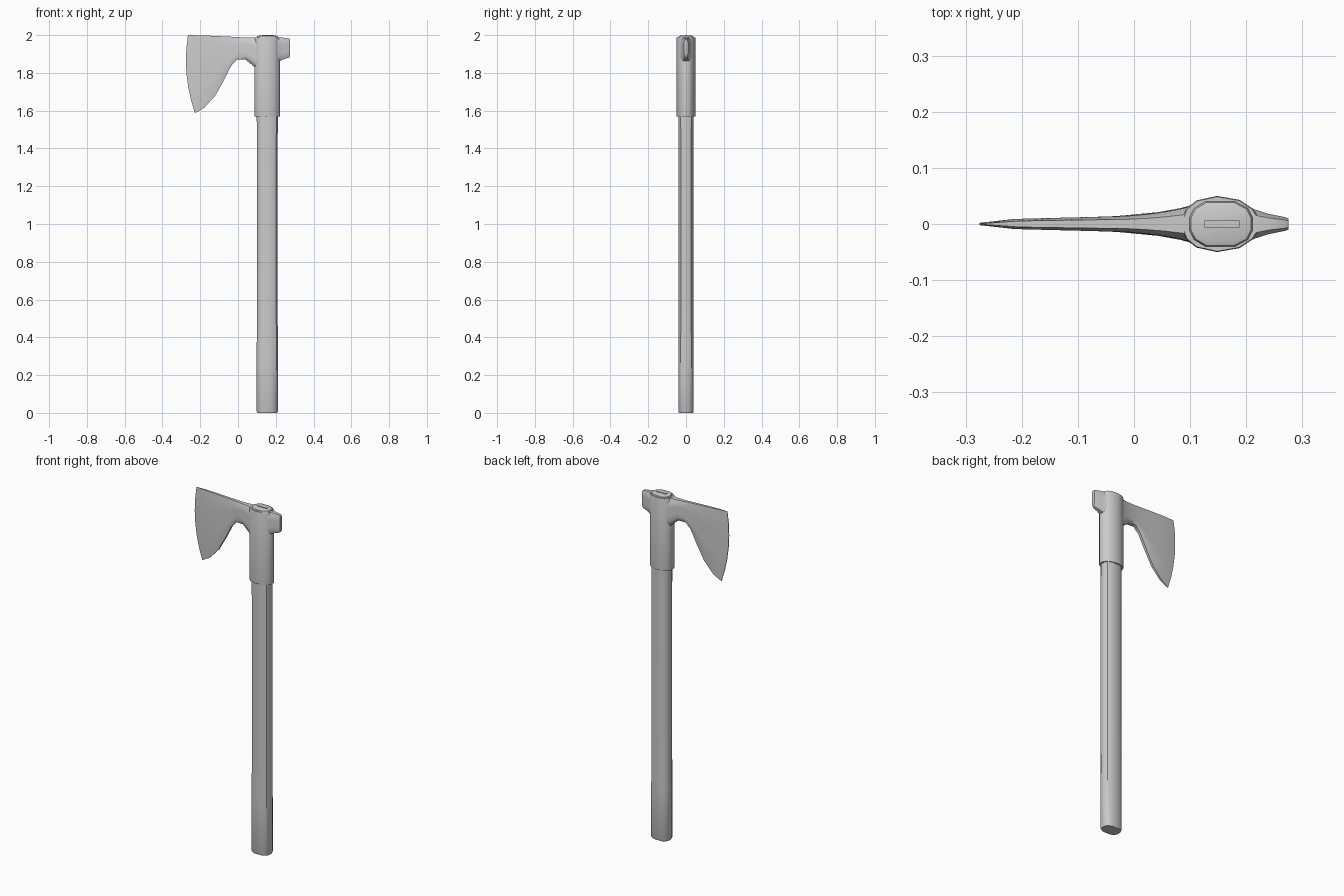
import bpy, bmesh, math

if "Cube" in bpy.data.objects:
    bpy.data.objects.remove(bpy.data.objects["Cube"])


def loft(name, rings, angle=35):
    """Skin a list of equal-length closed rings and cap both ends."""
    bm = bmesh.new()
    vs = [[bm.verts.new(p) for p in ring] for ring in rings]
    n = len(rings[0])
    for a, b in zip(vs, vs[1:]):
        for i in range(n):
            j = (i + 1) % n
            bm.faces.new((a[i], a[j], b[j], b[i]))
    bm.faces.new(vs[0])
    bm.faces.new(vs[-1])
    bmesh.ops.recalc_face_normals(bm, faces=bm.faces)
    mesh = bpy.data.meshes.new(name)
    bm.to_mesh(mesh)
    bm.free()
    ob = bpy.data.objects.new(name, mesh)
    bpy.context.collection.objects.link(ob)
    bpy.ops.object.select_all(action='DESELECT')
    ob.select_set(True)
    bpy.context.view_layer.objects.active = ob
    bpy.ops.object.shade_smooth_by_angle(angle=math.radians(angle))
    return ob


def mirrored(half):
    """Close a half outline (y >= 0) by mirroring it in y."""
    return half + [(x, -y) for x, y in reversed(half) if y > 1e-6]


def level(outline, z, s=1.0, cx=0.155):
    return [(cx + (x - cx) * s, y * s, z) for x, y in outline]


def upright_ring(top, bottom, t, bow=0.0, rows=6):
    """Thin vertical section from top to bottom point, half-thickness t."""
    side = []
    for i in range(rows + 1):
        u = i / rows
        x = top[0] + (bottom[0] - top[0]) * u - bow * 4 * u * (1 - u)
        z = top[1] + (bottom[1] - top[1]) * u
        side.append((x, z, t * (0.6 if i in (0, rows) else 1)))
    return ([(x, y, z) for x, z, y in side]
            + [(x, -y, z) for x, z, y in reversed(side)])


# handle: flat-sided oval shaft, rounded ends, running through the socket
shaft = mirrored([(.099, .012), (.107, .028), (.127, .040), (.180, .040),
                  (.203, .028), (.211, .012)])
loft("handle", [level(shaft, z, s) for z, s in
                [(0, .93), (.008, 1), (.3, 1), (.7, .975), (1.3, .975),
                 (1.6, 1), (1.988, 1), (1.994, .95), (1.997, .78)]])

# wedge driven into the handle top
loft("wedge", [level([(.126, -.006), (.188, -.006), (.188, .006), (.126, .006)], z)
               for z in (1.985, 2.0)])

# socket: oval collar around the handle
collar = [(.087, .012), (.093, .027), (.111, .042), (.148, .050), (.188, .043),
          (.212, .027), (.222, .012)]
loft("socket", [level(mirrored(collar), z, s) for z, s in
                [(1.570, .985), (1.576, 1), (1.982, 1), (1.988, .97)]])

# blade: bearded, thin cutting edge on the left, thickening to the socket
blade = [((-.265, 2.0), (-.228, 1.587), .002, .026),
         ((-.205, 1.999), (-.180, 1.614), .009, .018),
         ((-.130, 1.996), (-.122, 1.677), .011, .010),
         ((-.070, 1.993), (-.074, 1.762), .0125, .004),
         ((-.010, 1.990), (-.037, 1.836), .014, 0),
         ((.025, 1.988), (-.005, 1.871), .017, 0),
         ((.055, 1.987), (.040, 1.871), .021, 0),
         ((.090, 1.987), (.080, 1.838), .028, 0),
         ((.115, 1.987), (.110, 1.810), .036, 0)]
loft("blade", [upright_ring(*s) for s in blade], 60)

# poll: short tapered block behind the socket
poll = [(.190, 1.988, 1.848, .038), (.215, 1.988, 1.860, .026),
        (.240, 1.986, 1.872, .018), (.270, 1.982, 1.881, .012),
        (.275, 1.978, 1.887, .010)]
loft("poll", [upright_ring((x, a), (x, b), t) for x, a, b, t in poll], 40)
